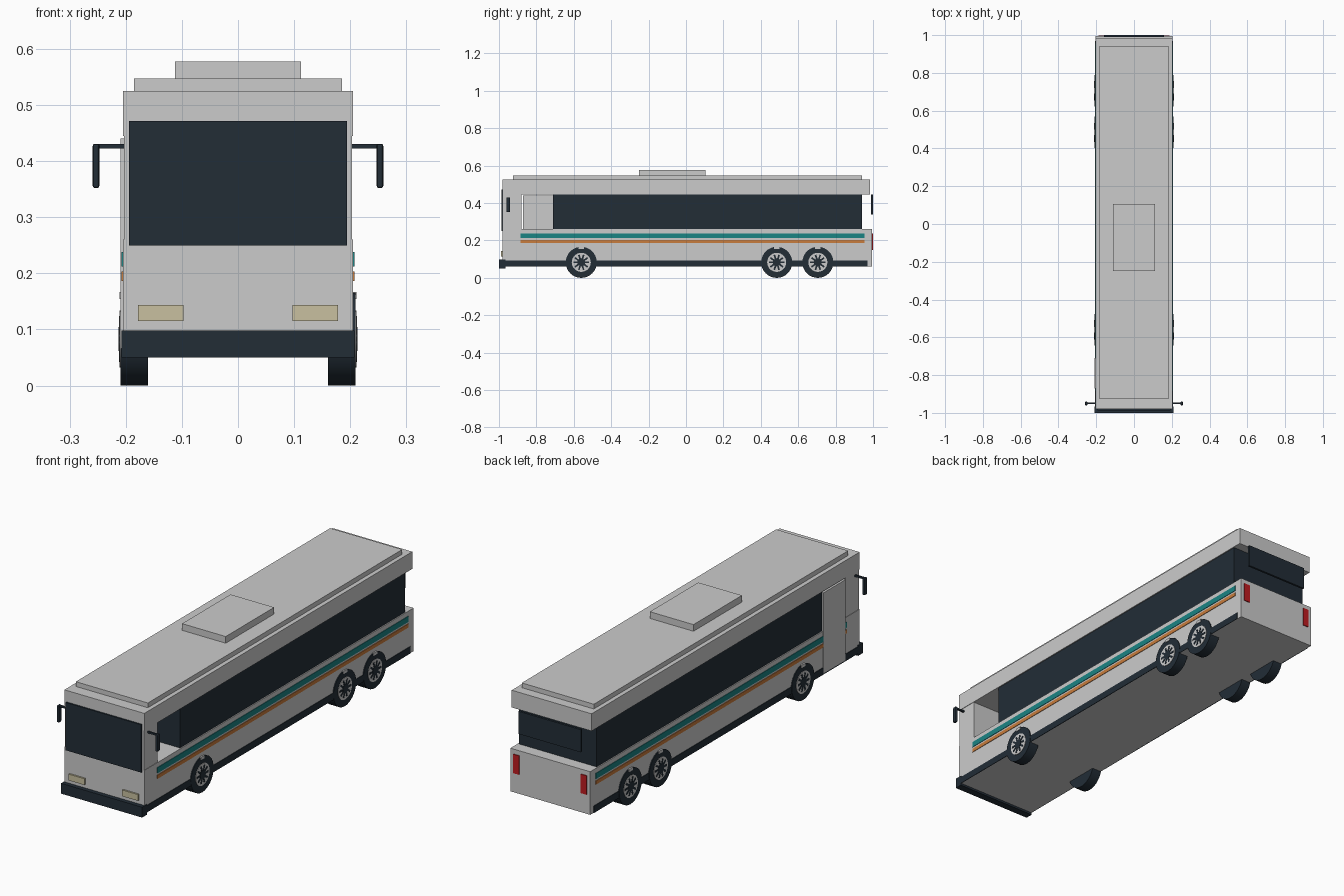
import bpy, math
from mathutils import Vector

cube = bpy.data.objects.get("Cube")
if cube:
    bpy.data.objects.remove(cube, do_unlink=True)


def material(name, rgb):
    m = bpy.data.materials.new(name)
    m.use_nodes = True
    m.diffuse_color = (*rgb, 1)
    bsdf = next(n for n in m.node_tree.nodes if n.type == 'BSDF_PRINCIPLED')
    bsdf.inputs["Base Color"].default_value = (*rgb, 1)
    return m


PAINT = material("light grey paint", (0.6, 0.6, 0.6))
DARK = material("dark glass and rubber", (0.016, 0.026, 0.037))
TEAL = material("teal stripe", (0.01, 0.23, 0.23))
ORANGE = material("orange stripe", (0.58, 0.2, 0.045))
LAMP = material("pale yellow lamp", (0.58, 0.53, 0.35))
RED = material("red lamp", (0.52, 0.012, 0.015))


def box(name, mat, x, y, z):
    """Box from (min, max) ranges on each axis."""
    centre = [(a + b) / 2 for a, b in (x, y, z)]
    bpy.ops.mesh.primitive_cube_add(size=1, location=centre)
    ob = bpy.context.object
    ob.name = name
    for v in ob.data.vertices:
        v.co = Vector([c * abs(r[1] - r[0]) for c, r in zip(v.co, (x, y, z))])
    ob.data.materials.append(mat)
    return ob


def disc(name, mat, radius, x, y, z, sides=28):
    """Cylinder lying along x."""
    bpy.ops.mesh.primitive_cylinder_add(
        vertices=sides, radius=radius, depth=abs(x[1] - x[0]),
        location=((x[0] + x[1]) / 2, y, z), rotation=(0, math.pi / 2, 0))
    ob = bpy.context.object
    ob.name = name
    ob.data.materials.append(mat)
    bpy.ops.object.shade_smooth_by_angle(angle=math.radians(30))
    return ob


def wide(w):
    return (-w, w)


# Body shell
box("lower_body", PAINT, wide(0.205), (-0.98, 0.995), (0.06, 0.26))
box("front_cab", PAINT, wide(0.203), (-0.98, -0.88), (0.26, 0.45))
box("window_band", DARK, wide(0.2), (-0.71, 0.94), (0.26, 0.45))
box("roof", PAINT, wide(0.205), (-0.98, 0.985), (0.445, 0.525))
box("roof_step", PAINT, wide(0.185), (-0.925, 0.94), (0.525, 0.547))
box("roof_unit", PAINT, wide(0.112), (-0.25, 0.105), (0.547, 0.578))

# Front and rear fittings
box("windshield", DARK, wide(0.194), (-0.987, -0.979), (0.25, 0.472))
box("front_bumper", DARK, wide(0.208), (-1.0, -0.965), (0.05, 0.098))
box("rear_window", DARK, wide(0.16), (0.99, 1.0), (0.34, 0.445))

# Entrance door on the right side
box("door", PAINT, (-0.209, -0.198), (-0.872, -0.71), (0.066, 0.44))

wheel_centres = {"front": -0.56, "middle": 0.485, "rear": 0.705}
RADIUS = 0.083

for side, s in (("left", 1), ("right", -1)):
    def span(a, b):
        return (s * a, s * b)

    # Side stripes and dark skirt
    box(f"{side}_teal_stripe", TEAL, span(0.203, 0.2075), (-0.885, 0.955), (0.212, 0.238))
    box(f"{side}_orange_stripe", ORANGE, span(0.203, 0.2075), (-0.885, 0.955), (0.186, 0.203))
    box(f"{side}_skirt", DARK, span(0.203, 0.2075), (-0.965, 0.97), (0.06, 0.092))

    # Lamps
    box(f"{side}_headlight", LAMP, span(0.097, 0.178), (-0.988, -0.979), (0.115, 0.144))
    box(f"{side}_tail_light", RED, span(0.158, 0.188), (0.994, 0.999), (0.15, 0.238))

    # Mirror on an arm
    box(f"{side}_mirror_arm", DARK, span(0.2, 0.255), (-0.954, -0.946), (0.423, 0.431))
    head = box(f"{side}_mirror", DARK, span(0.247, 0.259), (-0.96, -0.94), (0.352, 0.431))
    bevel = head.modifiers.new("soft_edges", 'BEVEL')
    bevel.width = 0.004
    bevel.segments = 2

    # Wheels
    for place, y in wheel_centres.items():
        tag = f"{side}_{place}"
        disc(f"{tag}_tyre", DARK, RADIUS, span(0.16, 0.209), y, RADIUS, 32)
        disc(f"{tag}_rim", PAINT, 0.051, span(0.2, 0.211), y, RADIUS)
        disc(f"{tag}_hub", DARK, 0.021, span(0.2, 0.213), y, RADIUS, 20)
        for i in range(5):
            spoke = box(f"{tag}_spoke_{i + 1}", DARK, span(0.205, 0.2125),
                        (y - 0.042, y + 0.042), (RADIUS - 0.0045, RADIUS + 0.0045))
            spoke.rotation_euler.x = math.pi * i / 5
        box(f"{tag}_arch_marker", PAINT, span(0.2, 0.2115),
            (y - 0.014, y + 0.014), (0.154, 0.167))
